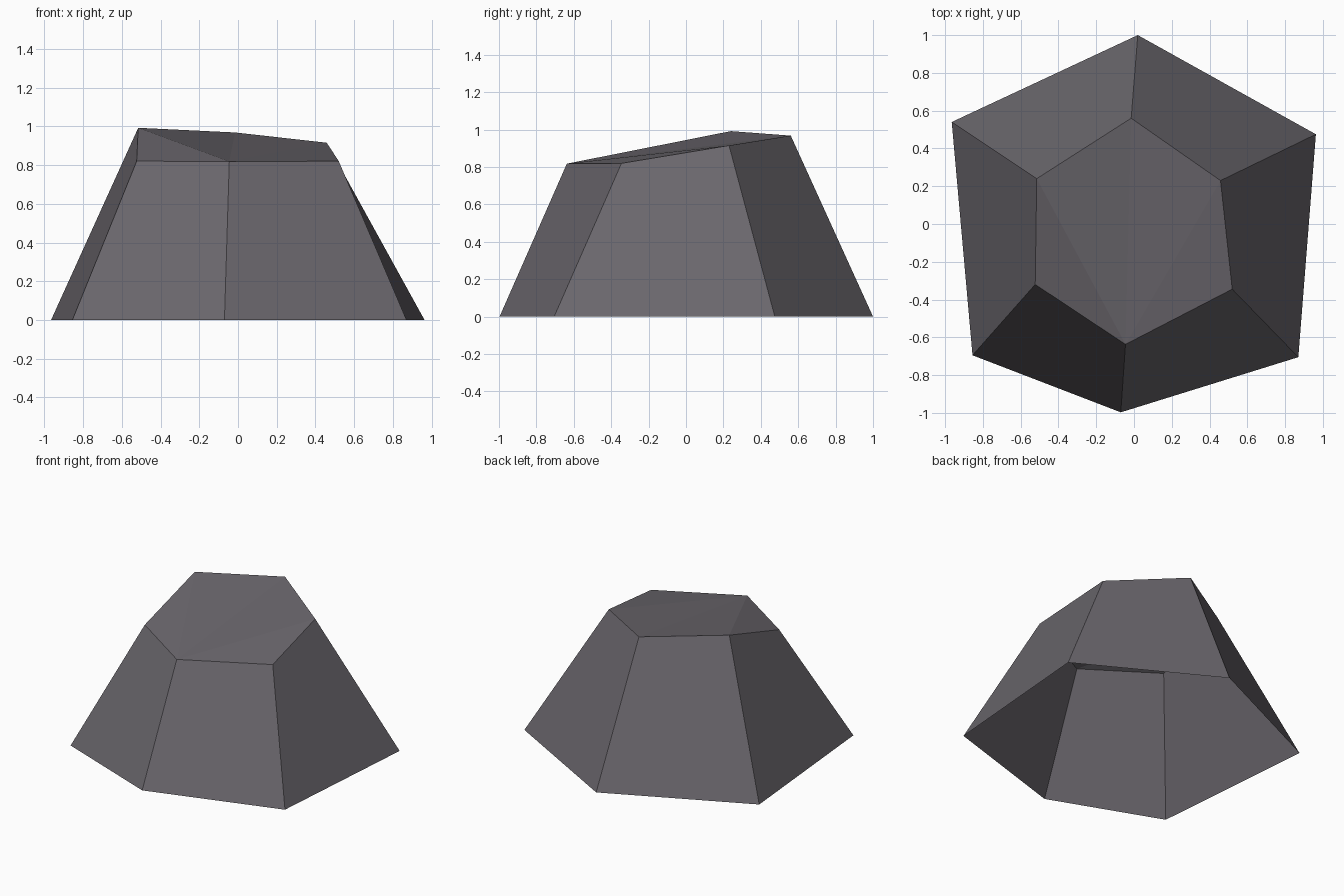
import bpy
import bmesh

if "Cube" in bpy.data.objects:
    bpy.data.objects.remove(bpy.data.objects["Cube"])

# Single stone colour
stone = bpy.data.materials.new("dark grey stone")
stone.diffuse_color = (0.145, 0.135, 0.152, 1)
stone.use_nodes = True
stone.node_tree.nodes["Principled BSDF"].inputs["Base Color"].default_value = stone.diffuse_color

# Irregular six-sided outlines, matching point for point (clockwise from the back)
base_ring = [(0.02, 1.0, 0), (0.963, 0.475, 0), (0.87, -0.705, 0),
             (-0.07, -0.997, 0), (-0.855, -0.695, 0), (-0.965, 0.54, 0)]
top_ring = [(-0.015, 0.56, 0.968), (0.458, 0.23, 0.915), (0.52, -0.345, 0.82),
            (-0.045, -0.637, 0.818), (-0.523, -0.32, 0.82), (-0.515, 0.24, 0.992)]

bm = bmesh.new()
low = [bm.verts.new(p) for p in base_ring]
high = [bm.verts.new(p) for p in top_ring]
n = len(low)

# Sloping sides, left open underneath
for i in range(n):
    j = (i + 1) % n
    bm.faces.new((low[j], low[i], high[i], high[j]))

# Slightly folded top, fanned out from the front corner
front = 3
for k in range(1, n - 1):
    bm.faces.new((high[front], high[(front + k + 1) % n], high[(front + k) % n]))

mesh = bpy.data.meshes.new("boulder")
bm.to_mesh(mesh)
bm.free()
mesh.materials.append(stone)
boulder = bpy.data.objects.new("boulder", mesh)
bpy.context.collection.objects.link(boulder)
